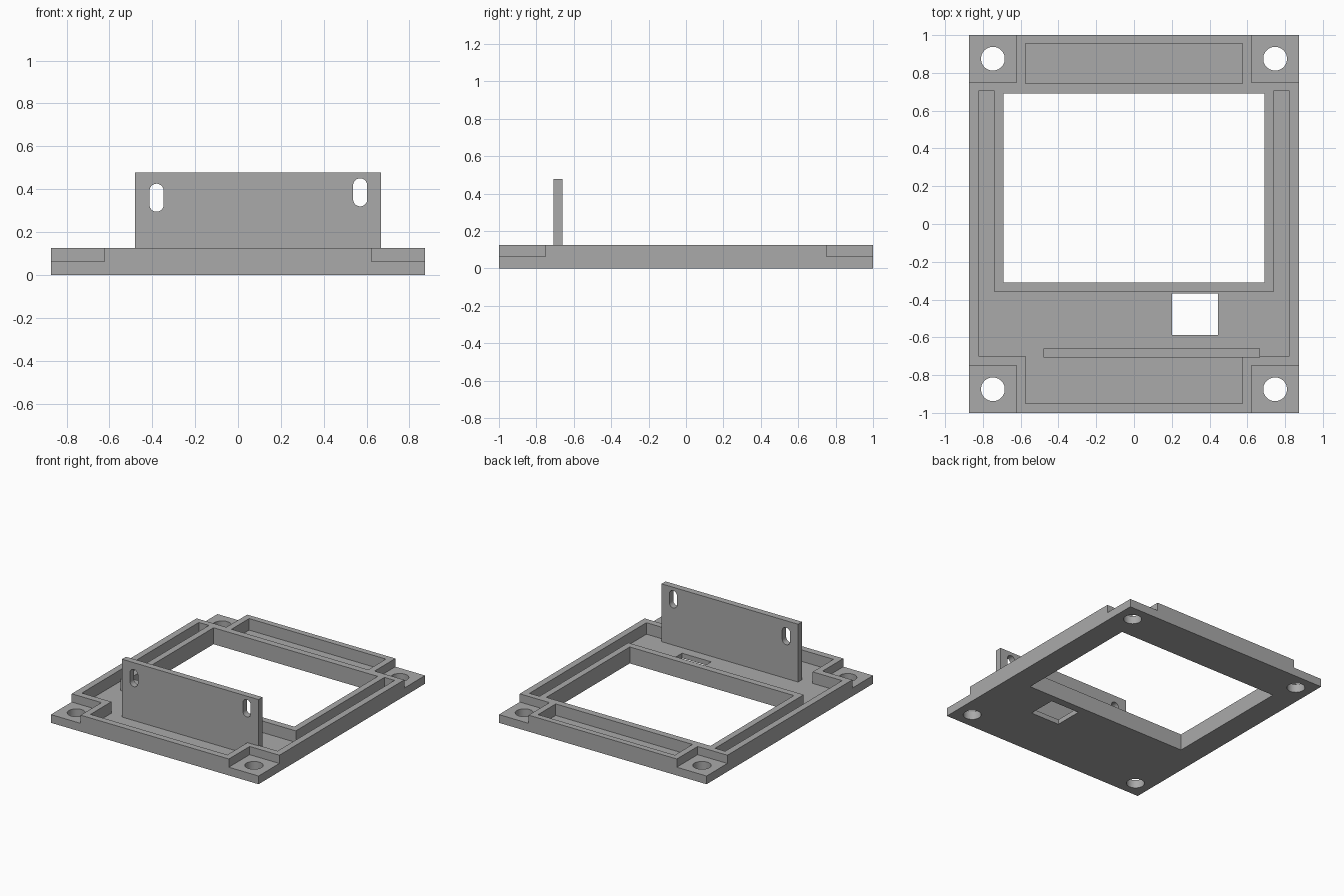
import bpy
import bmesh
import math

cube = bpy.data.objects.get("Cube")
if cube:
    bpy.data.objects.remove(cube, do_unlink=True)

# One flat grey for the whole bracket
grey = bpy.data.materials.new("grey plastic")
grey.use_nodes = True
colour = (0.4, 0.4, 0.4, 1)
grey.diffuse_color = colour
grey.node_tree.nodes["Principled BSDF"].inputs["Base Color"].default_value = colour

FLOOR, PAD, RIM, TOP = 0.0375, 0.0625, 0.125, 0.477
HALF_X, HALF_Y, OVER = 0.873, 1.0, 0.1


def prism(name, outline, low, high, upright=False):
    """Extrude an outline along z, or along y when upright."""
    bm = bmesh.new()
    place = (lambda a, b: (a, low, b)) if upright else (lambda a, b: (a, b, low))
    face = bm.faces.new([bm.verts.new(place(a, b)) for a, b in outline])
    side = bmesh.ops.extrude_face_region(bm, geom=[face])["geom"]
    step = (0, high - low, 0) if upright else (0, 0, high - low)
    bmesh.ops.translate(bm, vec=step, verts=[v for v in side if isinstance(v, bmesh.types.BMVert)])
    bmesh.ops.recalc_face_normals(bm, faces=bm.faces)
    mesh = bpy.data.meshes.new(name)
    bm.to_mesh(mesh)
    bm.free()
    mesh.materials.append(grey)
    obj = bpy.data.objects.new(name, mesh)
    bpy.context.collection.objects.link(obj)
    return obj


def rect(x0, x1, y0, y1):
    return [(x0, y0), (x1, y0), (x1, y1), (x0, y1)]


def slot(x, y, radius, straight=0, steps=32):
    """Circle, stretched upward into a slot when straight is above zero."""
    points = []
    for i in range(steps):
        angle = 2 * math.pi * (i + 0.5) / steps
        shift = math.copysign(straight / 2, math.sin(angle))
        points.append((x + radius * math.cos(angle), y + shift + radius * math.sin(angle)))
    return points


def cut(obj, cutters):
    for cutter in cutters:
        cutter.hide_render = True
        mod = obj.modifiers.new(cutter.name, "BOOLEAN")
        mod.operation, mod.solver, mod.object = "DIFFERENCE", "EXACT", cutter
    graph = bpy.context.evaluated_depsgraph_get()
    mesh = bpy.data.meshes.new_from_object(obj.evaluated_get(graph))
    obj.modifiers.clear()
    obj.data = mesh
    for cutter in cutters:
        bpy.data.objects.remove(cutter, do_unlink=True)


# Tray: a slab with a U-shaped pocket, a back trough and a large window
tray = prism("tray", rect(-HALF_X, HALF_X, -HALF_Y, HALF_Y), 0, RIM)
half = [(0.575, -0.95), (0.575, -0.7), (0.823, -0.7), (0.823, 0.705), (0.738, 0.705), (0.738, -0.36)]
pocket = half + [(-x, y) for x, y in reversed(half)]
cutters = [
    prism("pocket", pocket, FLOOR, RIM + OVER),
    prism("back_trough", rect(-0.575, 0.575, 0.743, 0.955), FLOOR, RIM + OVER),
    prism("window", rect(-0.69, 0.69, -0.31, 0.692), -OVER, RIM + OVER),
    prism("cable_hole", rect(0.2, 0.444, -0.587, -0.369), -OVER, RIM + OVER),
]
# Lowered corner pads with screw holes
for sx in (-1, 1):
    for sy in (-1, 1):
        xs = sorted((sx * 0.623, sx * (HALF_X + OVER)))
        ys = sorted((sy * 0.75, sy * (HALF_Y + OVER)))
        cutters.append(prism("corner_step", rect(*xs, *ys), PAD, RIM + OVER))
        cutters.append(prism("screw_hole", slot(sx * 0.747, sy * 0.875, 0.063), -OVER, RIM + OVER))
cut(tray, cutters)

# Upright mounting plate with two slots
plate = prism("mounting_plate", rect(-0.48, 0.668, FLOOR - 0.005, TOP), -0.708, -0.66, upright=True)
cut(plate, [
    prism("left_slot", slot(0.57, 0.385, 0.033, 0.065), -0.9, -0.5, upright=True),
    prism("right_slot", slot(-0.38, 0.36, 0.033, 0.065), -0.9, -0.5, upright=True),
])

# Smooth hole walls, crisp edges elsewhere
for obj in (tray, plate):
    bpy.ops.object.select_all(action="DESELECT")
    obj.select_set(True)
    bpy.context.view_layer.objects.active = obj
    bpy.ops.object.shade_smooth_by_angle(angle=math.radians(30))
